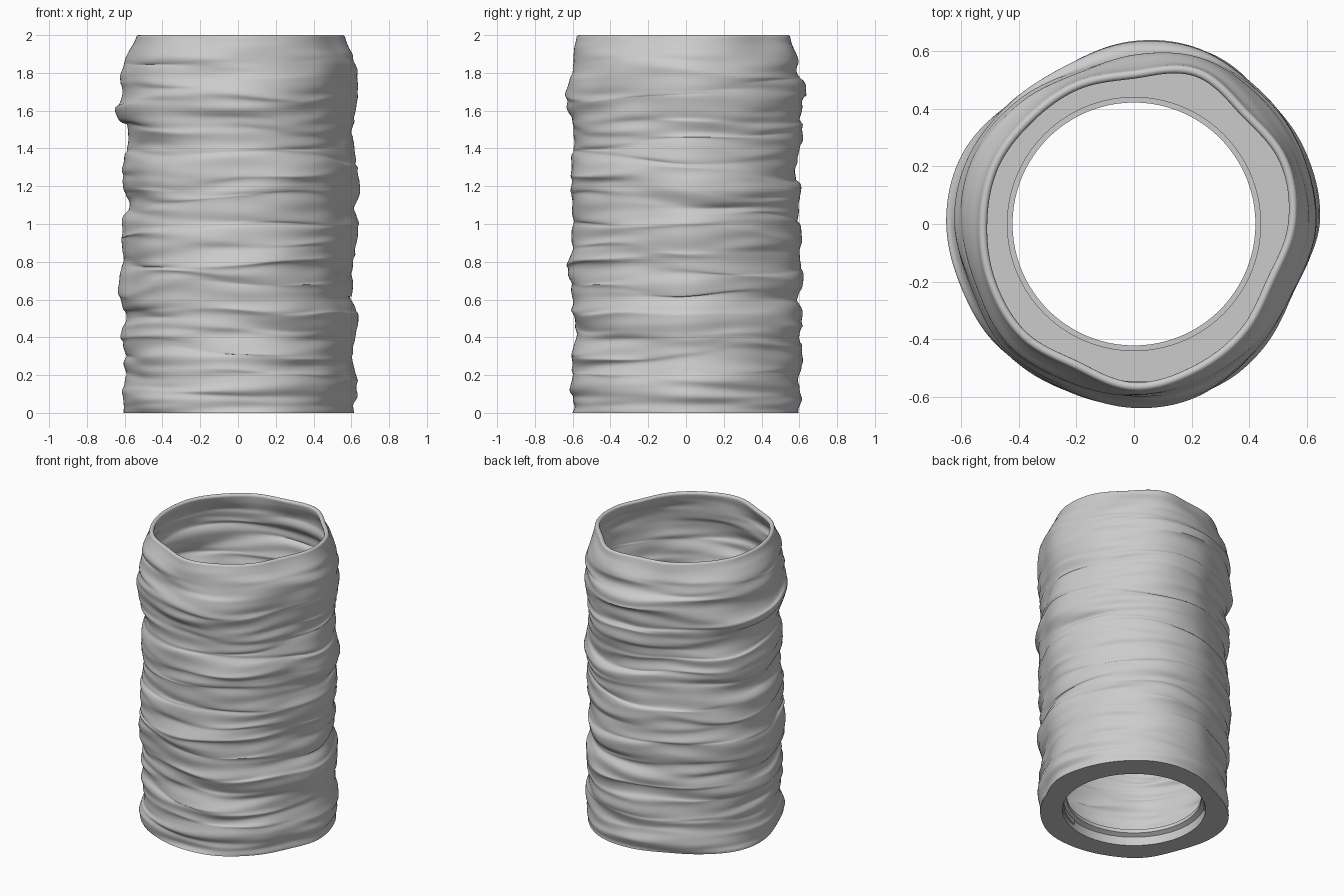
import bpy, bmesh, math
from mathutils import Vector, noise

if "Cube" in bpy.data.objects:
    bpy.data.objects.remove(bpy.data.objects["Cube"])

SEGMENTS = 192
ROWS = 200
HEIGHT = 2.0
FLOOR = 0.11
THICK = 0.03

# Lobed cross-sections, sixteen radii around from +x, in hundredths
BODY = [62, 62, 62, 62.5, 60, 57, 58.5, 61, 61, 59.5, 61, 59.7, 60, 60.8, 59.5, 58.3]
RIM = [56.5, 58, 56, 58.5, 53.5, 53.5, 53, 54, 54, 55, 56, 54.5, 58, 56.5, 55, 53]

# Ripple profiles going up the wall on each side, in hundredths
RIPPLES = {
    "left": [0, 1, 0, -1, 0, 1, -1, -1, -2, 1, 1, 0, 2, 1, -1, -1, 0, 1, 1, 0, 0],
    "back": [-1, 0, 0, 1, 0, 1, -2, 1, 1, 0, 0, -1, 0, -2, 0, 1, 0, 3, 0, -1, 0],
    "right": [-1, 0, -1, -2, 1, -1, 1, 3, -1, 1, 0, -3, -1, 1, -3, -1, 3, 0, 1, 0, 0],
    "front": [0, 1, 0, 0, -2, 0, 0, 0, 3, 0, 0, 0, 1, 0, 0, 0, 1, 3, 0, 1, 0],
}


def spline(values, t, closed=False):
    """Smooth interpolation through evenly spaced values, t in samples."""
    n = len(values)
    i = math.floor(t)
    f = t - i

    def at(k):
        return values[k % n] if closed else values[max(0, min(n - 1, k))]

    a, b, c, d = (at(i + k) for k in (-1, 0, 1, 2))
    return b + 0.5 * f * (c - a + f * (2 * a - 5 * b + 4 * c - d + f * (3 * (b - c) + d - a)))


def smoothstep(t):
    t = max(0.0, min(1.0, t))
    return t * t * (3 - 2 * t)


def wall_point(angle, z):
    """Radius and drooped height of the outer surface."""
    turn = angle / math.tau
    c, s = math.cos(angle), math.sin(angle)
    to_rim = smoothstep((z - 1.84) / (HEIGHT - 1.84))
    body = spline(BODY, turn * len(BODY), True)
    rim = spline(RIM, turn * len(RIM), True)
    radius = body + (rim - body) * to_rim
    # blend the four side profiles, with a slight slanting drift between them
    zz = (z + 0.015 * math.sin(2 * angle)) * 10
    weights = {"left": max(c, 0) ** 2, "right": max(-c, 0) ** 2,
               "back": max(s, 0) ** 2, "front": max(-s, 0) ** 2}
    ripple = sum(w * spline(RIPPLES[k], zz) for k, w in weights.items() if w)
    ripple += 1.8 * noise.noise(Vector((1.2 * c, 1.2 * s, z * 9)))
    ripple += 1.3 * noise.noise(Vector((1.5 * c, 1.5 * s, z * 22 + 7)))
    radius += ripple * (1 - to_rim)
    # soft folds that hang slightly over one another
    calm = smoothstep(z / 0.2) * smoothstep((HEIGHT - z) / 0.2)
    droop = 0.04 * calm * noise.noise(Vector((c + 9, s, z * 13)))
    return radius / 100, z + droop


def ring_mesh(name, rows, material, smooth_angle, start=0.0, sweep=math.tau):
    """Skin a closed loop of (radius, height) functions turned about z."""
    bm = bmesh.new()
    full = sweep >= math.tau
    steps = SEGMENTS if full else SEGMENTS + 1
    angles = [start + sweep * i / SEGMENTS for i in range(steps)]
    grid = []
    for row in rows:
        ring = []
        for a in angles:
            r, z = row(a)
            ring.append(bm.verts.new((r * math.cos(a), r * math.sin(a), z)))
        grid.append(ring)
    for j, low in enumerate(grid):
        high = grid[(j + 1) % len(grid)]
        for i in range(SEGMENTS):
            k = (i + 1) % steps
            bm.faces.new((low[i], low[k], high[k], high[i]))
    if not full:
        bm.faces.new([ring[0] for ring in grid])
        bm.faces.new([ring[-1] for ring in grid])
    bmesh.ops.recalc_face_normals(bm, faces=bm.faces)
    mesh = bpy.data.meshes.new(name)
    bm.to_mesh(mesh)
    bm.free()
    mesh.materials.append(material)
    obj = bpy.data.objects.new(name, mesh)
    bpy.context.collection.objects.link(obj)
    bpy.ops.object.select_all(action="DESELECT")
    obj.select_set(True)
    bpy.context.view_layer.objects.active = obj
    bpy.ops.object.shade_smooth_by_angle(angle=math.radians(smooth_angle))


def outer_row(z):
    return lambda a: wall_point(a, z)


def inner_row(z):
    def row(a):
        r, h = wall_point(a, z)
        return r - THICK, h
    return row


def floor_row(z):
    """Edge of the flat base, tucked into the wall at an even height."""
    return lambda a: (wall_point(a, z)[0] - THICK / 2, z)


def lip_row(t):
    """Half-round lip between the outer and inner faces."""
    def row(a):
        r, _ = wall_point(a, HEIGHT)
        half = THICK / 2
        return r - half + half * math.cos(t), HEIGHT - half + half * math.sin(t)
    return row


def fixed_row(radius, z):
    return lambda a: (radius, z)


grey = bpy.data.materials.new("plain_grey")
grey.use_nodes = True
tone = (0.6, 0.6, 0.6, 1.0)
grey.diffuse_color = tone
grey.node_tree.nodes["Principled BSDF"].inputs["Base Color"].default_value = tone

# Rippled thin wall with a rounded lip
top = HEIGHT - THICK / 2
heights = [top * i / ROWS for i in range(ROWS)]
wall_rows = [outer_row(z) for z in heights]
wall_rows += [lip_row(math.pi * i / 8) for i in range(9)]
wall_rows += [inner_row(z) for z in reversed(heights)]
ring_mesh("rippled_wall", wall_rows, grey, 50)

# Thick flat base ring with a stepped round hole
base_rows = [floor_row(0), floor_row(FLOOR), fixed_row(0.44, FLOOR),
             fixed_row(0.44, FLOOR - 0.01), fixed_row(0.422, FLOOR - 0.01),
             fixed_row(0.422, 0.075), fixed_row(0.45, 0.06), fixed_row(0.45, 0)]
ring_mesh("base_ring", base_rows, grey, 25)

# Partial ledge inside the hole
ledge_rows = [fixed_row(r, z) for r, z in
              ((0.455, 0.03), (0.44, 0.03), (0.44, 0.062), (0.455, 0.062))]
ring_mesh("locking_ledge", ledge_rows, grey, 30, math.radians(-72), math.radians(220))
